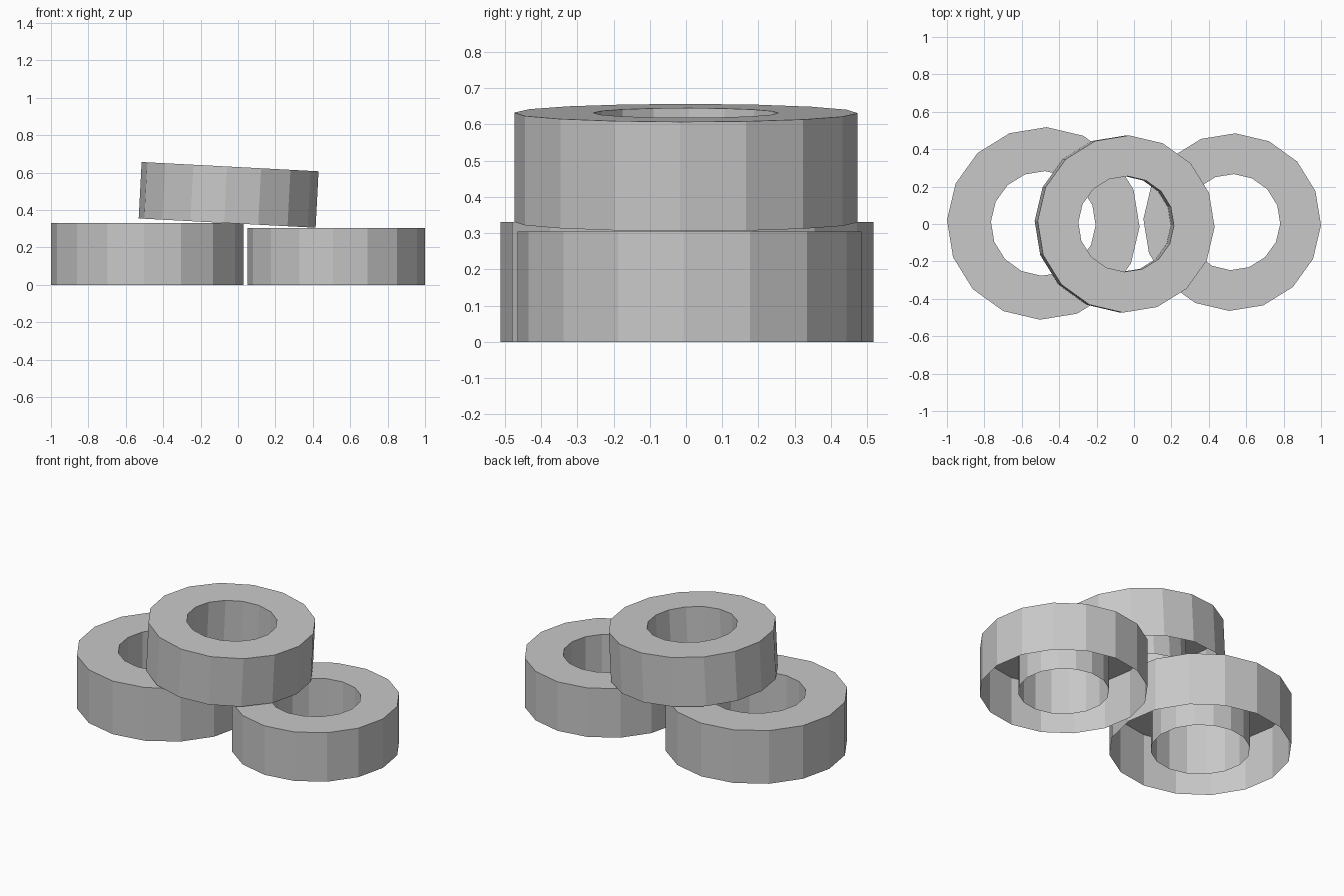
import bpy
import bmesh
from math import radians, cos, sin, tau
from mathutils import Vector

cube = bpy.data.objects.get("Cube")
if cube:
    bpy.data.objects.remove(cube, do_unlink=True)

SIDES = 16

# Single plain grey for everything
grey = bpy.data.materials.new("plain grey")
grey.use_nodes = True
colour = (0.58, 0.58, 0.58, 1)
grey.diffuse_color = colour
grey.node_tree.nodes["Principled BSDF"].inputs["Base Color"].default_value = colour


def ring(name, base, outer, inner, height, turn=-2.0, tilt=0.0):
    """Open-bottomed ring: outer wall, flat top and inner wall."""
    profile = [(outer, 0), (outer, height), (inner, height), (inner, 0)]
    bm = bmesh.new()
    loops = []
    for r, z in profile:
        angles = [radians(turn) + tau * i / SIDES for i in range(SIDES)]
        loops.append([bm.verts.new((r * cos(a), r * sin(a), z)) for a in angles])
    for low, high in zip(loops, loops[1:]):
        for i in range(SIDES):
            j = (i + 1) % SIDES
            bm.faces.new((low[i], low[j], high[j], high[i]))
    mesh = bpy.data.meshes.new(name)
    bm.to_mesh(mesh)
    bm.free()
    mesh.materials.append(grey)
    obj = bpy.data.objects.new(name, mesh)
    obj.location = Vector(base)
    obj.rotation_euler.y = radians(tilt)
    bpy.context.collection.objects.link(obj)
    return obj


# Two rings on the ground and one leaning across them
ring("right_ring", (-0.485, 0.003, 0), 0.515, 0.28, 0.33)
ring("left_ring", (0.525, 0.01, 0), 0.475, 0.257, 0.304)
ring("top_ring", (-0.058, 0, 0.33), 0.474, 0.256, 0.302, tilt=3.0)
